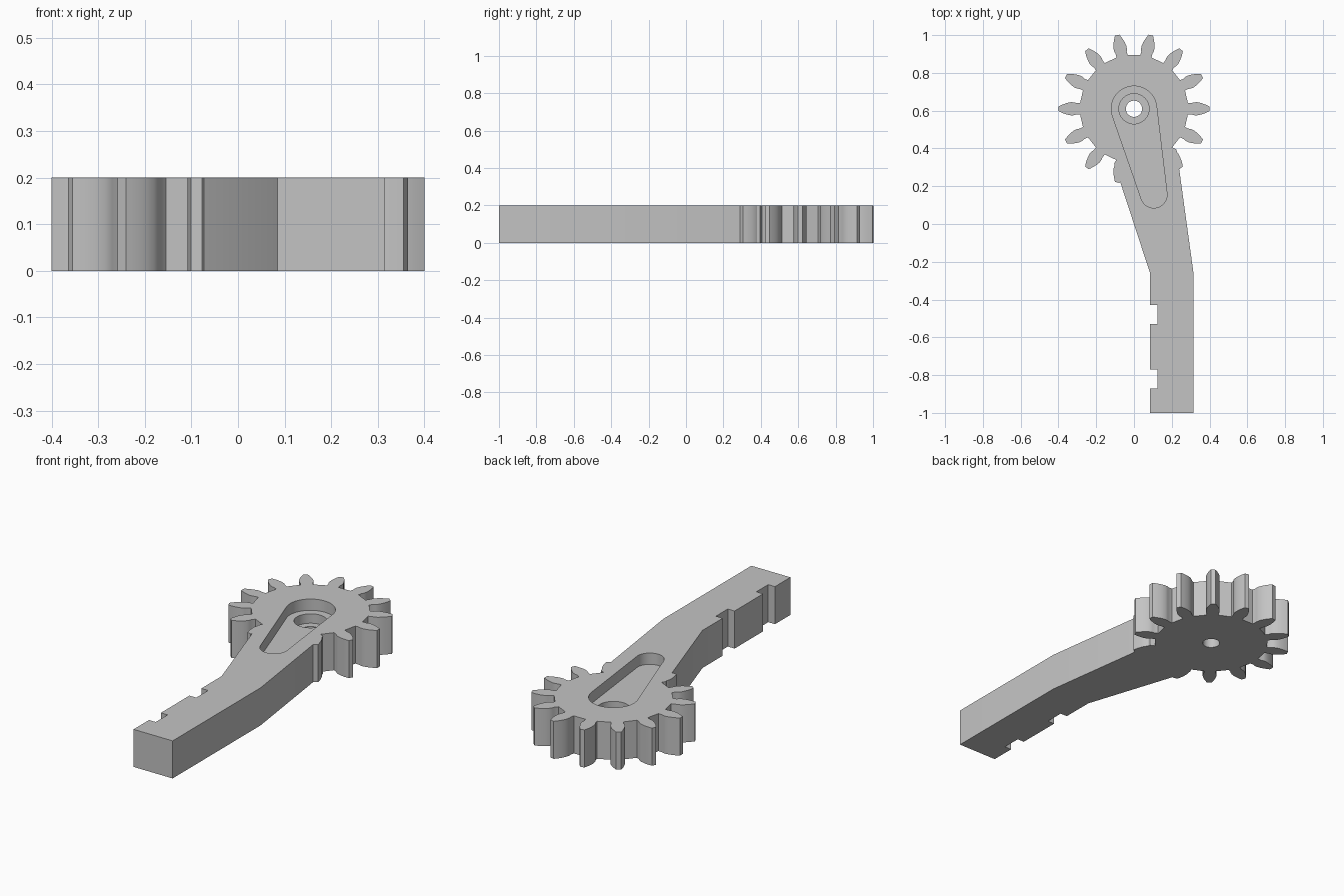
import bpy, bmesh
from math import pi, sin, cos, atan2, acos, hypot, radians

cube = bpy.data.objects.get("Cube")
if cube:
    bpy.data.objects.remove(cube, do_unlink=True)

HEIGHT = 0.2
HUB = (0.0, 0.61)
TEETH = 14

grey = bpy.data.materials.new("plain_grey")
grey.use_nodes = True
grey.diffuse_color = (0.55, 0.55, 0.55, 1)
grey.node_tree.nodes["Principled BSDF"].inputs["Base Color"].default_value = (0.55, 0.55, 0.55, 1)


def prism(name, outline, z0, z1):
    """Extrude a closed counter-clockwise outline from z0 to z1."""
    bm = bmesh.new()
    face = bm.faces.new([bm.verts.new((x, y, z0)) for x, y in outline])
    new = bmesh.ops.extrude_face_region(bm, geom=[face])["geom"]
    bmesh.ops.translate(bm, vec=(0, 0, z1 - z0),
                        verts=[v for v in new if isinstance(v, bmesh.types.BMVert)])
    bmesh.ops.recalc_face_normals(bm, faces=bm.faces)
    mesh = bpy.data.meshes.new(name)
    bm.to_mesh(mesh)
    bm.free()
    mesh.materials.append(grey)
    ob = bpy.data.objects.new(name, mesh)
    bpy.context.collection.objects.link(ob)
    return ob


def arc(centre, r, a0, a1, n):
    steps = [a0 + (a1 - a0) * i / n for i in range(n + 1)]
    return [(centre[0] + r * cos(a), centre[1] + r * sin(a)) for a in steps]


def circle(r):
    return arc(HUB, r, 0, 2 * pi, 48)[:-1]


def combine(target, tool, operation):
    """Apply a boolean and discard the tool object."""
    tool.hide_render = True
    mod = target.modifiers.new("combine", "BOOLEAN")
    mod.operation = operation
    mod.solver = "EXACT"
    mod.object = tool
    bpy.context.view_layer.objects.active = target
    bpy.ops.object.modifier_apply(modifier=mod.name)
    bpy.data.objects.remove(tool, do_unlink=True)


# Gear: one tooth flank as (radius, half width), mirrored and repeated
flank = [(0.287, 0.030), (0.307, 0.030), (0.318, 0.034), (0.335, 0.035),
         (0.355, 0.031), (0.375, 0.024), (0.390, 0.017), (0.400, 0.012)]
gear_outline = []
for i in range(TEETH):
    a = 2 * pi * i / TEETH
    for r, w in [(r, -w) for r, w in flank] + flank[::-1]:
        along = (r * r - w * w) ** 0.5
        gear_outline.append((HUB[0] + along * cos(a) - w * sin(a),
                             HUB[1] + along * sin(a) + w * cos(a)))
lever = prism("gear_lever", gear_outline, 0, HEIGHT)

# Arm: straight handle with two notches, bending up into the gear
left, right, notch = 0.085, 0.315, 0.125
arm_outline = [(left, -1), (right, -1), (right, -0.26), (0.225, 0.395),
               (0.0, 0.5), (-0.105, 0.32), (left, -0.26)]
for top, bottom in [(-0.43, -0.53), (-0.77, -0.87)]:
    arm_outline += [(left, top), (notch, top), (notch, bottom), (left, bottom)]
combine(lever, prism("arm", arm_outline, 0, HEIGHT), "UNION")

# Teardrop pocket: tangent hull of a large and a small circle
tip, big, small = (0.105, 0.155), 0.12, 0.07
dx, dy = tip[0] - HUB[0], tip[1] - HUB[1]
axis, spread = atan2(dy, dx), acos((big - small) / hypot(dx, dy))
pocket_outline = (arc(HUB, big, axis + spread, axis + 2 * pi - spread, 32)
                  + arc(tip, small, axis - spread, axis + spread, 24))
combine(lever, prism("pocket", pocket_outline, 0.14, 0.3), "DIFFERENCE")

# Counterbore and through hole at the hub
combine(lever, prism("counterbore", circle(0.08), 0.09, 0.3), "DIFFERENCE")
combine(lever, prism("axle_hole", circle(0.043), -0.1, 0.3), "DIFFERENCE")

bpy.ops.object.select_all(action="DESELECT")
lever.select_set(True)
bpy.context.view_layer.objects.active = lever
bpy.ops.object.shade_smooth_by_angle(angle=radians(30))
